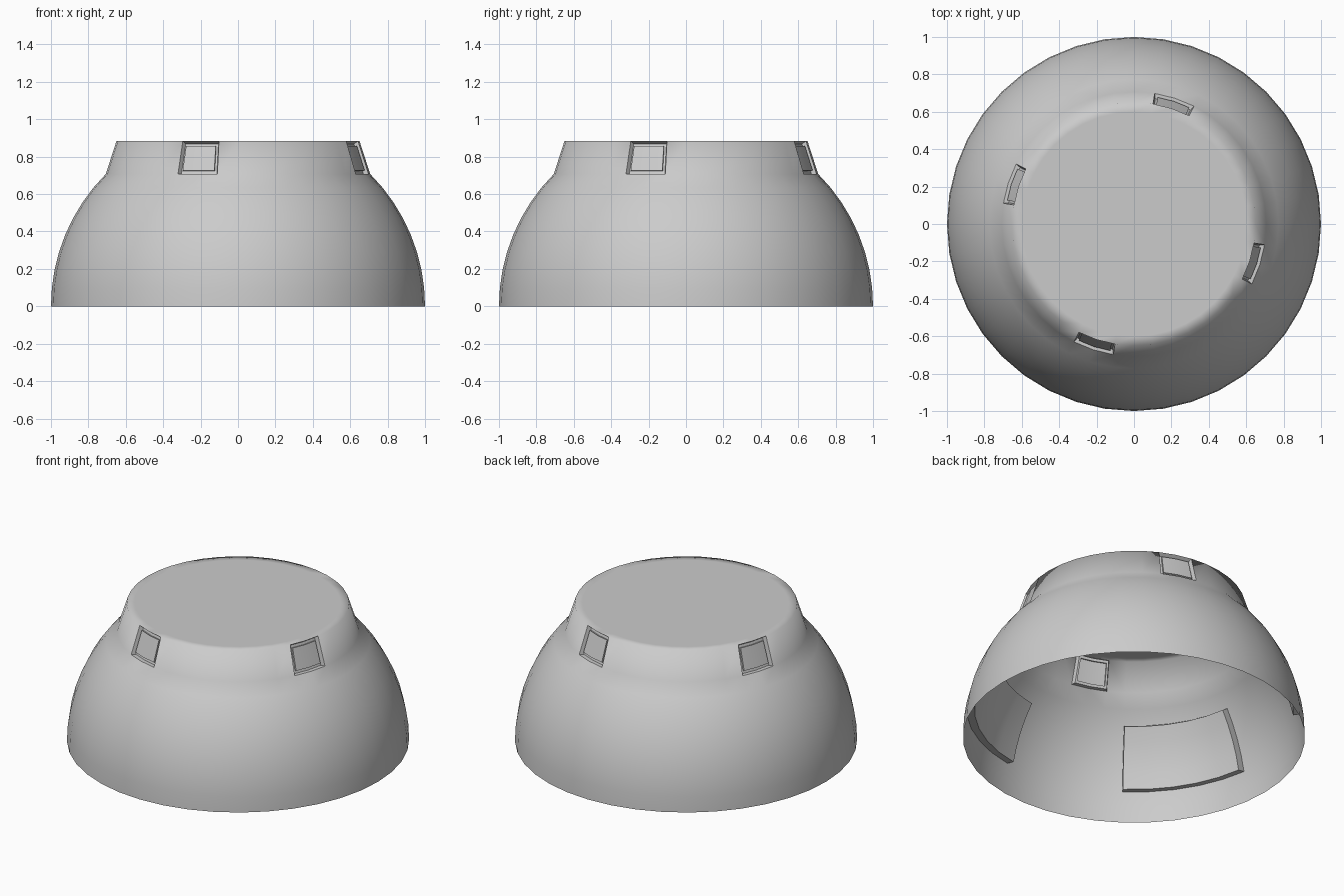
import bpy, bmesh
from math import sin, cos, radians

if "Cube" in bpy.data.objects:
    bpy.data.objects.remove(bpy.data.objects["Cube"])

SIDES = 40
STEP = 360 / SIDES
LOW, HIGH = (0.707, 0.707), (0.65, 0.883)   # neck profile (radius, height)


def sphere_point(az, lat, depth):
    r, a, b = 1 - depth, radians(az), radians(lat)
    return (r * cos(b) * cos(a), r * cos(b) * sin(a), r * sin(b))


def neck_point(az, t, depth):
    a = radians(az)
    # keep points between shell corners on the straight facets
    off = (az % STEP) - STEP / 2
    flat = cos(radians(STEP / 2)) / cos(radians(off))
    r = (LOW[0] + (HIGH[0] - LOW[0]) * t - depth * 0.95) * flat
    z = LOW[1] + (HIGH[1] - LOW[1]) * t - depth * 0.31
    return (r * cos(a), r * sin(a), z)


def finish(bm, name, angle=None):
    bmesh.ops.remove_doubles(bm, verts=bm.verts, dist=1e-5)
    mesh = bpy.data.meshes.new(name)
    bm.to_mesh(mesh)
    bm.free()
    ob = bpy.data.objects.new(name, mesh)
    bpy.context.collection.objects.link(ob)
    bpy.ops.object.select_all(action='DESELECT')
    ob.select_set(True)
    bpy.context.view_layer.objects.active = ob
    if angle:
        bpy.ops.object.shade_smooth_by_angle(angle=radians(angle))
    else:
        bpy.ops.object.shade_smooth()
    return ob


def stepped_patch(name, point, az, v, cells, layers):
    """Patch on a curved surface; each layer is (az inset, v inset, depth)."""
    bm = bmesh.new()
    na, nv = cells
    ring_ids = ([(i, 0) for i in range(na)] + [(na, j) for j in range(nv)] +
                [(i, nv) for i in range(na, 0, -1)] + [(0, j) for j in range(nv, 0, -1)])

    def vert(i, j, layer):
        ia, iv, depth = layer
        a = az[0] + ia + (az[1] - az[0] - 2 * ia) * i / na
        h = v[0] + iv + (v[1] - v[0] - 2 * iv) * j / nv
        return bm.verts.new(point(a, h, depth))

    rings = [[vert(i, j, l) for i, j in ring_ids] for l in layers]
    n = len(ring_ids)
    for r0, r1 in zip(rings, rings[1:]):
        for k in range(n):
            m = (k + 1) % n
            bm.faces.new((r0[k], r0[m], r1[m], r1[k]))
    grid = [[vert(i, j, layers[-1]) for j in range(nv + 1)] for i in range(na + 1)]
    for i in range(na):
        for j in range(nv):
            bm.faces.new((grid[i][j], grid[i + 1][j], grid[i + 1][j + 1], grid[i][j + 1]))
    return finish(bm, name, 30)


# Dome, neck and cap as one turned shell, with gaps left for the windows
bm = bmesh.new()
profile = [(cos(radians(5.625 * k)), sin(radians(5.625 * k))) for k in range(8)]
profile += [LOW, HIGH, (0.60, 0.883)]
rings = [[bm.verts.new((r * cos(radians(STEP * i)), r * sin(radians(STEP * i)), z))
          for i in range(SIDES)] for r, z in profile]
for k, (r0, r1) in enumerate(zip(rings, rings[1:])):
    for i in range(SIDES):
        if k == 8 and i % 10 in (7, 8):
            continue
        m = (i + 1) % SIDES
        bm.faces.new((r0[i], r0[m], r1[m], r1[i]))
bm.faces.new(rings[-1])
finish(bm, "dome_shell")

for q in range(4):
    # Recessed neck window with a slightly raised pane
    a = 63 + 90 * q
    stepped_patch(f"window_{q + 1}", neck_point, (a, a + 18), (0, 1), (2, 1),
                  [(0, 0, 0), (0.6, 0.04, 0.025), (1.6, 0.13, 0.025), (1.6, 0.13, 0.01)])
    # Thick curved panel on the inside of the dome
    a = 9 + 90 * q
    stepped_patch(f"inner_panel_{q + 1}", sphere_point, (a, a + 45), (11.25, 33.75), (5, 4),
                  [(0, 0, 0.001), (0, 0, 0.05)])
